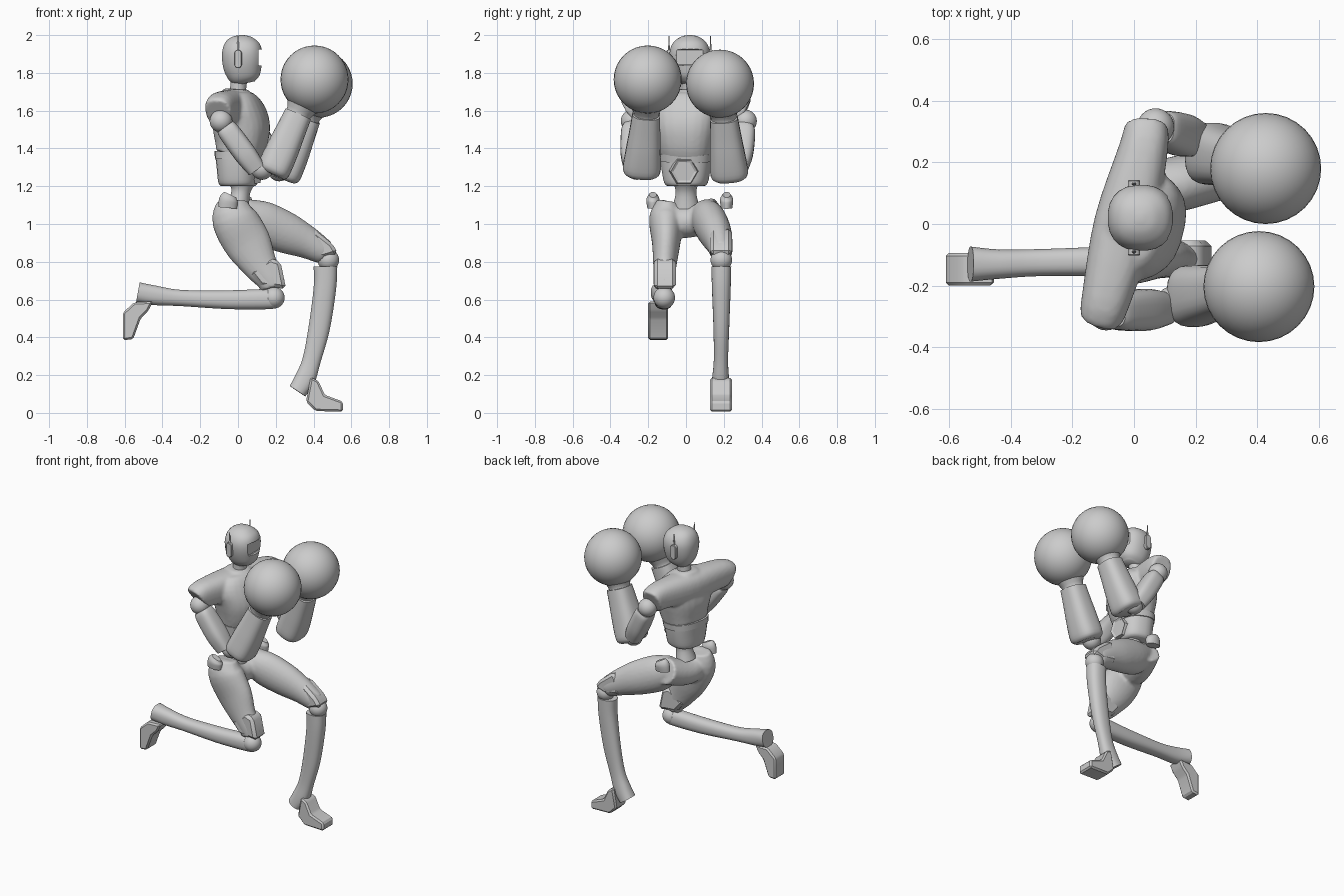
import bpy, bmesh, math
from mathutils import Vector, Matrix

if "Cube" in bpy.data.objects:
    bpy.data.objects.remove(bpy.data.objects["Cube"])

# Single grey material
grey = bpy.data.materials.new("plain_grey")
grey.use_nodes = True
grey.diffuse_color = (0.6, 0.6, 0.6, 1)
grey.node_tree.nodes["Principled BSDF"].inputs["Base Color"].default_value = (0.6, 0.6, 0.6, 1)

SIDE = (0, 1, 0)
YAWED = (0.25, 0.97, 0)


def finish(name, bm, angle=40):
    bmesh.ops.recalc_face_normals(bm, faces=bm.faces)
    mesh = bpy.data.meshes.new(name)
    bm.to_mesh(mesh)
    bm.free()
    mesh.materials.append(grey)
    mesh.shade_smooth()
    mesh.set_sharp_from_angle(angle=math.radians(angle))
    ob = bpy.data.objects.new(name, mesh)
    bpy.context.collection.objects.link(ob)
    return ob


def spline(a, b, c, d, t):
    return 0.5 * (2 * b + (c - a) * t + (2 * a - 5 * b + 4 * c - d) * t * t
                  + (3 * b - a - 3 * c + d) * t ** 3)


def add_loft(bm, sections, side=SIDE, sides=24, power=2.0, steps=4):
    """Skin rings given as (x, y, z, radius along side, radius across)."""
    s, rows = sections, []
    for i in range(len(s) - 1):
        quad = [s[max(i - 1, 0)], s[i], s[i + 1], s[min(i + 2, len(s) - 1)]]
        rows += [[spline(*v, k / steps) for v in zip(*quad)] for k in range(steps)]
    rows.append(s[-1])
    pts = [Vector(r[:3]) for r in rows]
    rings = []
    for i, r in enumerate(rows):
        t = (pts[min(i + 1, len(pts) - 1)] - pts[max(i - 1, 0)]).normalized()
        u = Vector(side)
        u = (u - t * u.dot(t)).normalized()
        v = t.cross(u)
        ring = []
        for k in range(sides):
            a = 2 * math.pi * (k + 0.5) / sides
            c, d = math.cos(a), math.sin(a)
            c = math.copysign(abs(c) ** (2 / power), c)
            d = math.copysign(abs(d) ** (2 / power), d)
            ring.append(bm.verts.new(pts[i] + u * c * r[3] + v * d * r[4]))
        rings.append(ring)
    for p, q in zip(rings, rings[1:]):
        for k in range(sides):
            j = (k + 1) % sides
            bm.faces.new((p[k], p[j], q[j], q[k]))
    bm.faces.new(rings[0])
    bm.faces.new(rings[-1])


def loft(name, sections, **kw):
    bm = bmesh.new()
    add_loft(bm, sections, **kw)
    return finish(name, bm)


def ball(name, centre, radius):
    bm = bmesh.new()
    bmesh.ops.create_uvsphere(bm, u_segments=32, v_segments=20, radius=radius,
                              matrix=Matrix.Translation(centre))
    return finish(name, bm)


def fused(name, lofts, smooth):
    """Several lofts melted into one smooth skin."""
    bm = bmesh.new()
    for sections, kw in lofts:
        add_loft(bm, sections, **kw)
    ob = finish(name, bm)
    rm = ob.modifiers.new("skin", "REMESH")
    rm.mode, rm.voxel_size, rm.use_smooth_shade = "VOXEL", 0.01, True
    sm = ob.modifiers.new("soften", "SMOOTH")
    sm.factor, sm.iterations = 0.5, smooth
    return ob


def slab(name, outline, y, half, bevel=0.01):
    """Side profile in x, z extruded across y."""
    bm = bmesh.new()
    face = bm.faces.new([bm.verts.new((x, y - half, z)) for x, z in outline])
    out = bmesh.ops.extrude_face_region(bm, geom=[face])
    verts = [g for g in out["geom"] if isinstance(g, bmesh.types.BMVert)]
    bmesh.ops.translate(bm, verts=verts, vec=(0, 2 * half, 0))
    bmesh.ops.bevel(bm, geom=bm.edges[:], offset=bevel, segments=1, affect="EDGES")
    return finish(name, bm, 30)


# Head with recessed visor, ears and aerials
head = loft("head", [(.04, .02, 1.745, .04, .05), (.034, .02, 1.775, .075, .083),
                     (.024, .02, 1.84, .1, .104), (.022, .02, 1.91, .107, .107),
                     (.02, .02, 1.96, .088, .09), (.02, .02, 1.99, .05, .053),
                     (.02, .02, 2.0, .012, .012)], power=2.3)
cutter = slab("visor_cutter", [(.108, 1.84), (.2, 1.84), (.2, 1.925), (.108, 1.925)], .02, .075, .004)
cutter.hide_render = True
cutter.hide_set(True)
cut = head.modifiers.new("visor", "BOOLEAN")
cut.operation, cut.object = "DIFFERENCE", cutter
loft("neck", [(0, .02, 1.67, .05, .05), (0, .02, 1.71, .043, .043),
              (.01, .02, 1.8, .045, .045)])
for word, y in (("right", -.09), ("left", .13)):
    slab(word + "_ear", [(-.02, 1.84), (-.01, 1.825), (.01, 1.825), (.02, 1.84), (.02, 1.91),
                         (.01, 1.922), (-.01, 1.922), (-.02, 1.91)], y, .012, .003)
    loft(word + "_aerial", [(0, y, 1.91, .006, .008), (0, y, 1.995, .002, .002)], sides=8)

# Chest with short sleeves, abdomen and buckle
fused("chest", [
    ([(.0, 0, 1.36, .135, .115), (.015, 0, 1.43, .15, .135), (.018, 0, 1.52, .17, .145),
      (.005, 0, 1.61, .18, .125), (-.01, .01, 1.68, .12, .088), (-.01, .01, 1.715, .06, .06)],
     dict(side=YAWED, power=2.5)),
    ([(-.105, -.295, 1.59, .08, .07), (-.09, -.24, 1.61, .088, .08),
      (-.03, 0, 1.61, .1, .1), (.03, .24, 1.61, .088, .08), (.04, .315, 1.59, .08, .07)],
     dict(side=(0, 0, 1), power=2.5))], 4)
loft("abdomen", [(0, 0, 1.2, .095, .085), (0, 0, 1.22, .115, .1), (0, 0, 1.3, .13, .108),
                 (0, 0, 1.385, .137, .118)], side=YAWED, power=2.5)
loft("abdomen_band", [(0, 0, 1.335, .14, .118), (.004, 0, 1.375, .143, .123)],
     side=YAWED, power=2.5, steps=1)
bm = bmesh.new()
bmesh.ops.create_cone(bm, cap_ends=True, segments=6, radius1=.08, radius2=.07, depth=.035,
                      matrix=Matrix.Translation((.107, -.01, 1.28)) @ Matrix.Rotation(math.pi / 2 + .08, 4, "Y"))
front = max(bm.faces, key=lambda f: f.calc_center_median().x)
bmesh.ops.inset_individual(bm, faces=[front], thickness=.014, depth=-.008)
finish("buckle", bm, 20)
loft("waist", [(.02, 0, 1.22, .07, .075), (.015, 0, 1.17, .055, .05), (.0, 0, 1.09, .07, .06)])

# Arms: shoulder ball, upper arm, elbow, forearm, cuff and glove
arms = {
    "right": ((-.09, -.285, 1.545), (.09, -.275, 1.3), (.185, -.235, 1.28),
              (.318, -.21, 1.58), (.405, -.203, 1.765)),
    "left": ((.07, .315, 1.545), (.2, .275, 1.3), (.245, .23, 1.26),
             (.365, .2, 1.56), (.427, .18, 1.743)),
}
for word, points in arms.items():
    shoulder, elbow, base, wrist, glove = map(Vector, points)
    ball(word + "_shoulder_joint", shoulder, .06)
    at = lambda a, b, t, ru, rv: (*a.lerp(b, t), ru, rv)
    loft(word + "_upper_arm", [at(shoulder, elbow, t, u, v) for t, u, v in
                               ((.12, .05, .05), (.25, .062, .058), (.7, .068, .06), (1.05, .052, .05))],
         power=3)
    ball(word + "_elbow_joint", elbow.lerp(base, .4), .058)
    loft(word + "_forearm", [at(base, wrist, t, u, v) for t, u, v in
                             ((-.06, .075, .07), (.03, .1, .088), (.35, .093, .088),
                              (.7, .082, .08), (1, .074, .074))], power=2.8)
    loft(word + "_cuff", [at(wrist, glove, t, r, r) for t, r in ((-.05, .068), (.1, .072), (.6, .12))])
    ball(word + "_glove", glove, .18)

# Pelvis and thighs as one skin
fused("hips_and_thighs", [
    ([(-.01, -.15, 1.05, .085, .09), (-.005, 0, 1.01, .085, .095), (.04, .17, 1.06, .085, .09)],
     dict(side=(0, 0, 1))),
    ([(-.03, -.095, 1.12, .06, .08), (-.02, -.105, 1.03, .09, .12), (.05, -.105, .9, .075, .125),
      (.115, -.112, .785, .062, .095), (.168, -.115, .71, .058, .075), (.185, -.115, .665, .055, .068)], {}),
    ([(.02, .1, 1.06, .08, .08), (.12, .125, 1.01, .09, .115), (.25, .155, .955, .085, .11),
      (.36, .175, .905, .072, .088), (.44, .185, .86, .062, .07), (.465, .187, .845, .055, .062)], {}),
], 3)
for word, y, x in (("right", -.175, -.04), ("left", .215, .04)):
    loft(word + "_hip_tab", [(x - .015, y, 1.085, .03, .05), (x - .01, y, 1.13, .035, .05),
                             (x, y, 1.155, .02, .035)])

# Knees
ball("right_knee", (.19, -.115, .61), .057)
ball("left_knee", (.478, .187, .81), .057)
slab("right_knee_cover", [(.06, .745), (.17, .82), (.225, .8), (.255, .655), (.19, .665), (.12, .67)],
     -.112, .058, .018)
slab("left_knee_cover", [(.34, .84), (.37, .97), (.4, .975), (.5, .895), (.53, .845), (.45, .82)],
     .185, .058, .018)

# Shins
loft("right_shin", [(.215, -.113, .595, .042, .035), (.17, -.115, .602, .047, .053),
                    (-.05, -.12, .599, .048, .05), (-.3, -.125, .608, .044, .043),
                    (-.44, -.13, .622, .048, .052), (-.53, -.13, .637, .057, .055)], power=2.4)
loft("left_shin", [(.463, .187, .775, .053, .063), (.46, .187, .66, .05, .06),
                   (.43, .187, .45, .042, .057), (.39, .185, .28, .038, .049),
                   (.355, .183, .18, .045, .055), (.315, .182, .115, .05, .05)], power=2.4)

# Feet
slab("right_foot", [(-.61, .385), (-.555, .39), (-.515, .5), (-.475, .54), (-.45, .59),
                    (-.55, .585), (-.61, .53)], -.147, .053)
slab("left_foot", [(.36, .06), (.41, .01), (.555, .006), (.555, .06), (.46, .095),
                   (.425, .17), (.385, .19)], .185, .058)
